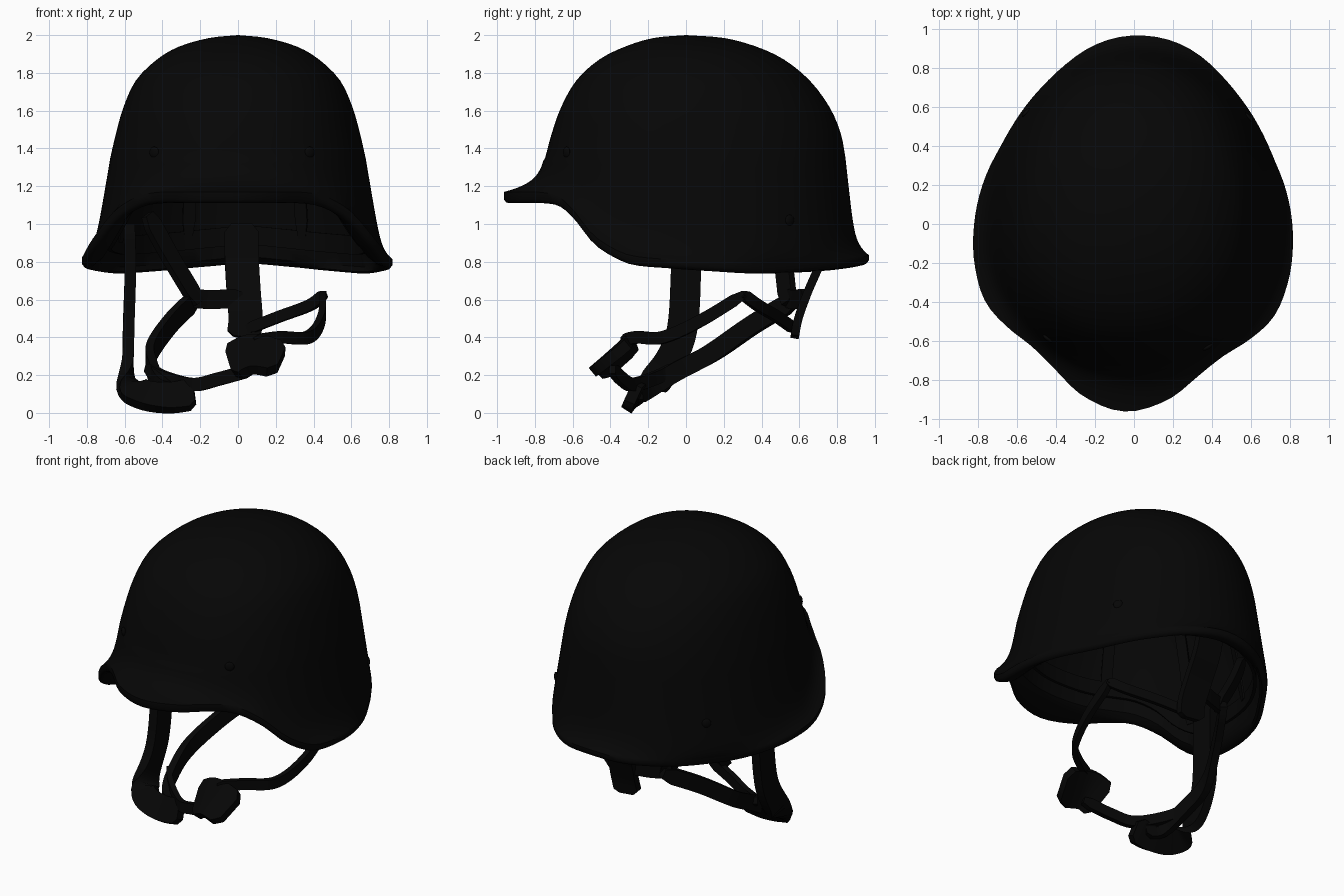
import bpy, bmesh, math
from mathutils import Vector

cube = bpy.data.objects.get("Cube")
if cube:
    bpy.data.objects.remove(cube, do_unlink=True)

black = bpy.data.materials.new("matte_black")
black.use_nodes = True
colour = (0.0018, 0.0018, 0.0018, 1)
black.diffuse_color = colour
node = black.node_tree.nodes["Principled BSDF"]
node.inputs["Base Color"].default_value = colour
node.inputs["Roughness"].default_value = 0.8

COLS = 96
YAW = math.radians(3)
SHELL = .04

# Crown profile rows: height, side, front and back radius
CROWN = [(2.0, 0, 0, 0), (1.985, .15, .17, .2), (1.94, .31, .32, .37),
         (1.87, .43, .46, .52), (1.76, .54, .58, .655), (1.62, .605, .66, .76),
         (1.48, .645, .71, .82), (1.35, .675, .745, .845)]
# Rim: degrees from the front, radius, height of lower edge
RIM = [(0, .965, 1.11), (14, .92, 1.11), (26, .848, 1.11), (37, .82, 1.09),
       (48, .84, 1.015), (59, .862, .88), (71, .848, .79), (87, .822, .765),
       (103, .803, .75), (120, .793, .738), (133, .812, .742), (151, .88, .755),
       (167, .95, .775), (180, .97, .79)]


def smooth(points, t):
    """Catmull-Rom point on a list of vectors, t counted in points."""
    i = max(0, min(int(t), len(points) - 2))
    f = t - i
    b, c = Vector(points[i]), Vector(points[i + 1])
    a = Vector(points[i - 1]) if i else 2 * b - c
    d = Vector(points[i + 2]) if i + 2 < len(points) else 2 * c - b
    return b + f / 2 * (c - a + f * (2*a - 5*b + 4*c - d + f * (3*(b - c) + d - a)))


def rim(phi):
    """Radius and height of the rim at an angle from the front."""
    deg = abs(math.degrees(math.remainder(phi, math.tau)))
    i = 0
    while i < len(RIM) - 2 and RIM[i + 1][0] < deg:
        i += 1
    f = (deg - RIM[i][0]) / (RIM[i + 1][0] - RIM[i][0])
    mirrored = [RIM[1]] + RIM + [RIM[-2]]
    p = smooth([r[1:] + (0,) for r in mirrored], i + f + 1)
    return p.x, p.y


def oval(phi, side, front, back):
    """Egg-shaped section, a little squarer at the front."""
    c, s = math.cos(phi), abs(math.sin(phi))
    end, n = (front, 2.22) if c > 0 else (back, 2.05)
    if side < 1e-4 or end < 1e-4:
        return 0
    return ((s / side) ** n + (abs(c) / end) ** n) ** (-1 / n)


def crown(phi, t):
    z, side, front, back = smooth(CROWN, t)
    return oval(phi, side, front, back), z


def wall(phi, z):
    drop = 1.35 - z
    _, side, front, back = CROWN[-1]
    return oval(phi, side + .17 * drop, front + .13 * drop, back + .11 * drop)


def place(phi, r, z):
    a = phi - YAW
    return Vector((r * math.sin(a), -r * math.cos(a), z))


def finish(name, bm):
    bmesh.ops.remove_doubles(bm, verts=bm.verts, dist=1e-5)
    bmesh.ops.recalc_face_normals(bm, faces=bm.faces)
    mesh = bpy.data.meshes.new(name)
    bm.to_mesh(mesh)
    bm.free()
    obj = bpy.data.objects.new(name, mesh)
    bpy.context.collection.objects.link(obj)
    mesh.materials.append(black)
    bpy.ops.object.select_all(action="DESELECT")
    obj.select_set(True)
    bpy.context.view_layer.objects.active = obj
    bpy.ops.object.shade_smooth_by_angle(angle=math.radians(45))
    return obj


def loft(name, rings, cyclic=False):
    """Skin closed rings; cyclic joins last to first, otherwise ends are capped."""
    bm = bmesh.new()
    rows = [[bm.verts.new(p) for p in ring] for ring in rings]
    n = len(rows[0])
    pairs = list(zip(rows, rows[1:])) + ([(rows[-1], rows[0])] if cyclic else [])
    for a, b in pairs:
        for i in range(n):
            j = (i + 1) % n
            bm.faces.new((a[i], a[j], b[j], b[i]))
    if not cyclic:
        bm.faces.new(rows[0])
        bm.faces.new(rows[-1])
    return finish(name, bm)


def shell_profile(phi):
    """Crown, flared wall, rolled lip, underside and lining, top to top."""
    edge, low = rim(phi)
    top = low + .045 + .015 * max(0, math.cos(phi))
    steps = (len(CROWN) - 1) * 3
    outer = [crown(phi, k / 3) for k in range(steps + 1)]
    inner = [(max(r - SHELL, 0) * (k > 0), z - SHELL) for k, (r, z) in enumerate(outer)]
    inner = inner[:-3]
    for k in range(1, 17):
        z = 1.35 + (top - 1.35) * (1 - (1 - k / 16) ** 1.5)
        r = wall(phi, z)
        outer.append((r + (edge - r) * math.exp((top - z) / .05), z))
    inside = wall(phi, low) - SHELL
    lip = [(edge, low + .02), (edge - .012, low + .004), (edge - .03, low),
           (min(edge - .045, inside + .03), low + .01), (inside - .005, low + .035)]
    lining = [(wall(phi, z) - SHELL, z) for z in
              (low + .1 + (1.3 - low - .1) * k / 6 for k in range(6))]
    return outer + lip + lining + inner[::-1]


# Helmet shell, closed around the vertical axis
angles = [math.tau * i / COLS for i in range(COLS)]
columns = [[place(a, r, z) for r, z in shell_profile(a)] for a in angles]
bm = bmesh.new()
grid = [[bm.verts.new(p) for p in col] for col in columns]
for i in range(COLS):
    a, b = grid[i], grid[(i + 1) % COLS]
    for k in range(len(a) - 1):
        bm.faces.new((a[k], a[k + 1], b[k + 1], b[k]))
bmesh.ops.dissolve_degenerate(bm, edges=bm.edges, dist=1e-5)
finish("helmet_shell", bm)

# Head band of the liner
band = []
for a in angles:
    low = rim(a)[1]
    z0, z1 = low + .1, low + .2
    r = wall(a, z0) - .07
    band.append([place(a, r, z0), place(a, r, z1),
                 place(a, r - .02, z1), place(a, r - .02, z0)])
loft("liner_band", band, cyclic=True)


def strap(name, points, width, across, across_end=None, thick=.025):
    """Flat webbing with rounded ends, swept along a smooth path."""
    across, last = Vector(across), Vector(across_end or across)
    count = (len(points) - 1) * 8
    path = [smooth(points, k / 8) for k in range(count + 1)]
    rings = []
    for k, p in enumerate(path):
        tangent = (path[min(k + 1, count)] - path[max(k - 1, 0)]).normalized()
        w = across.lerp(last, k / count)
        w = (w - w.dot(tangent) * tangent).normalized()
        taper = min(1, .6 + .2 * min(k, count - k))
        n = tangent.cross(w) * thick / 2
        w = w * width / 2 * taper
        rings.append([p + w + n, p - w + n, p - w - n, p + w - n])
    return loft(name, rings)


# Webbing of the liner from band to crown
for i in range(8):
    a = math.tau * (i + .5) / 8
    pts = [place(a, max(r - .07, .02), z - .07) for r, z in
           (crown(a, t) for t in (1, 2, 3, 4, 5, 6, 7))]
    low = rim(a)[1] + .16
    pts.append(place(a, wall(a, low) - .08, low))
    strap("liner_web_%d" % (i + 1), pts, .07, place(a + math.pi / 2, 1, 0), thick=.012)

# Chin straps and their fittings
up, along = (0, 0, 1), (0, 1, 0)
strap("side_strap", [(-.575, .0, 1.0), (-.57, .0, .75), (-.58, -.03, .4),
                     (-.575, -.16, .17), (-.51, -.24, .1), (-.37, -.27, .08),
                     (-.23, -.28, .1)],
      .16, along, (0, .4, .9), .06)
strap("rear_side_strap", [(-.23, .58, .6), (-.36, .36, .47), (-.46, .14, .32),
                          (-.45, -.05, .22), (-.4, -.2, .13), (-.3, -.25, .1)],
      .1, up, thick=.045)
strap("chin_strap", [(-.48, -.05, .24), (-.4, -.15, .19), (-.24, -.28, .15),
                     (-.1, -.34, .18), (.08, -.39, .23)], .07, up, thick=.035)
strap("chin_buckle", [(-.04, -.36, .26), (.07, -.38, .31), (.23, -.41, .28)],
      .25, (0, .68, .73), (0, .75, .6), .06)
strap("buckle_strap", [(.08, -.33, .38), (.22, -.26, .4), (.37, -.12, .4),
                       (.44, .08, .49), (.45, .31, .63)], .065, up, thick=.035)
strap("nape_side_strap", [(.46, .3, .63), (.38, .38, .57), (.22, .48, .51),
                          (.04, .58, .44)], .06, up, thick=.03)
strap("nape_pad", [(.03, .575, .4), (.04, .595, .5), (.03, .645, .64),
                   (.02, .72, .82), (.02, .76, 1.0)], .18, (1, 0, 0), thick=.045)
strap("rear_hanger", [(-.48, .46, 1.05), (-.36, .51, .83), (-.21, .54, .58)],
      .1, (.75, .65, 0), thick=.04)
strap("nape_cross_strap", [(-.27, .53, .61), (-.14, .58, .6), (.02, .63, .61)],
      .1, up, thick=.03)

# Shell rivets, front and rear pairs: name, degrees from the front, height
for name, deg, z in (("front_left", 34, 1.38), ("front_right", -34, 1.38),
                     ("rear_left", 136, 1.02), ("rear_right", -133, 1.02)):
    a = math.radians(deg)
    r = crown(a, 6.8)[0] if z > 1.35 else wall(a, z)
    bm = bmesh.new()
    bmesh.ops.create_uvsphere(bm, u_segments=16, v_segments=8, radius=.03)
    rivet = finish(name + "_rivet", bm)
    rivet.location = place(a, r, z)
    rivet.scale = (1, 1, .4)
    rivet.rotation_euler = place(a, 1, 0).to_track_quat("Z", "Y").to_euler()
